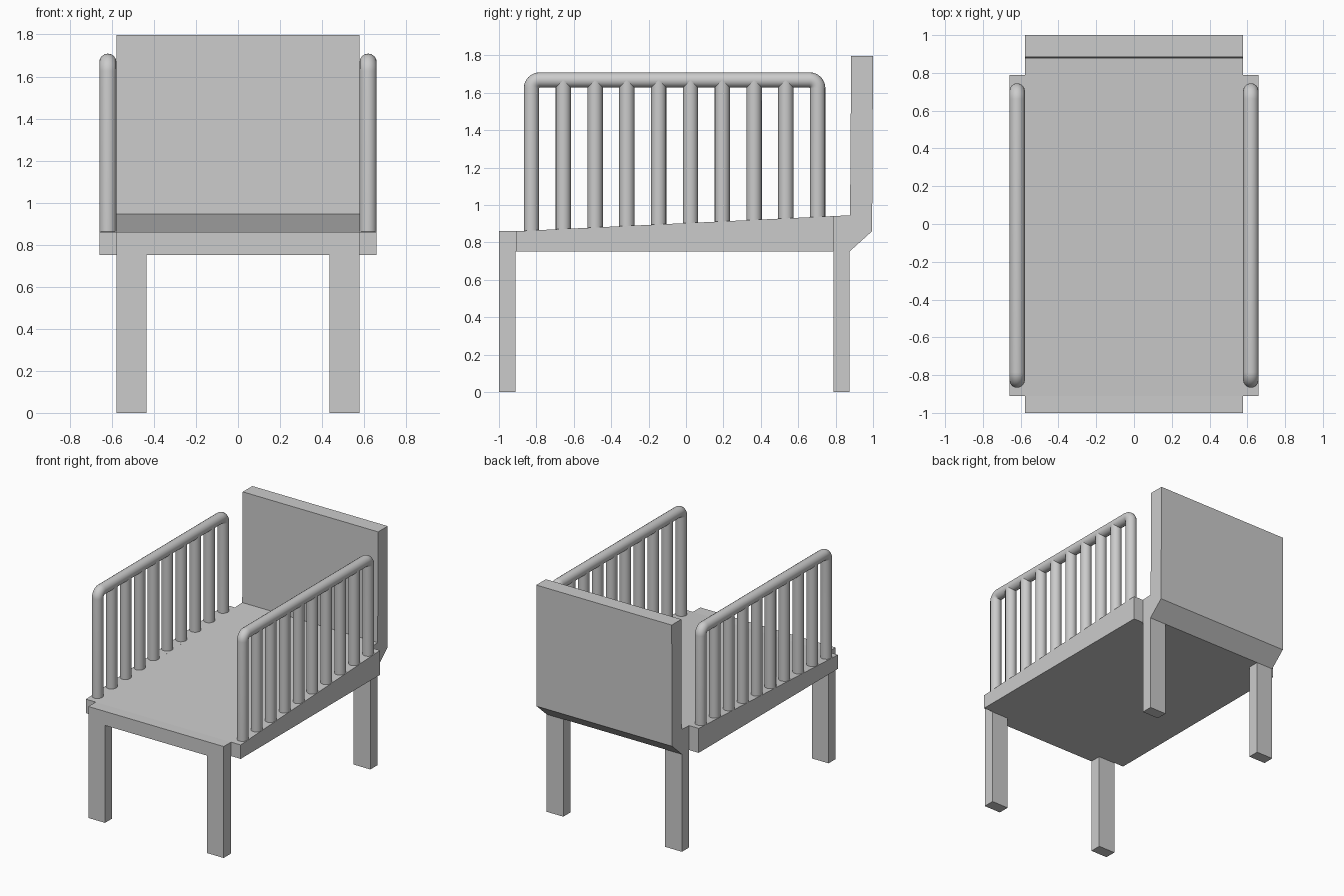
import bpy, bmesh, math

if "Cube" in bpy.data.objects:
    bpy.data.objects.remove(bpy.data.objects["Cube"])

R = 0.041          # tube radius
RAIL_X = 0.619     # side rail offset


def seat_z(y):
    """Height of the sloping seat top."""
    return 0.86 + (max(y, -0.91) + 0.91) * 0.085 / 1.785


def prism(name, profile, x0, x1):
    """Extrude a (y, z) profile from x0 to x1."""
    bm = bmesh.new()
    face = bm.faces.new([bm.verts.new((x0, y, z)) for y, z in profile])
    ext = bmesh.ops.extrude_face_region(bm, geom=[face])
    verts = [g for g in ext["geom"] if isinstance(g, bmesh.types.BMVert)]
    bmesh.ops.translate(bm, verts=verts, vec=(x1 - x0, 0, 0))
    bmesh.ops.recalc_face_normals(bm, faces=bm.faces)
    mesh = bpy.data.meshes.new(name)
    bm.to_mesh(mesh)
    bm.free()
    obj = bpy.data.objects.new(name, mesh)
    bpy.context.collection.objects.link(obj)
    return obj


def tube(name, points):
    """Round bar along a path, converted to a smooth mesh."""
    curve = bpy.data.curves.new(name, 'CURVE')
    curve.dimensions = '3D'
    curve.bevel_depth = R
    curve.bevel_resolution = 6
    curve.use_fill_caps = True
    spline = curve.splines.new('POLY')
    spline.points.add(len(points) - 1)
    for p, co in zip(spline.points, points):
        p.co = (*co, 1)
    obj = bpy.data.objects.new(name, curve)
    bpy.context.collection.objects.link(obj)
    bpy.ops.object.select_all(action='DESELECT')
    obj.select_set(True)
    bpy.context.view_layer.objects.active = obj
    bpy.ops.object.convert(target='MESH')
    bpy.ops.object.shade_smooth_by_angle(angle=math.radians(40))


# Seat and backrest share one side profile
prism("seat_and_back", [(-1, 0.752), (0.875, 0.752), (0.995, 0.86), (1, 1.797),
                        (0.883, 1.797), (0.877, 0.945), (-0.91, 0.86), (-1, 0.86)],
      -0.578, 0.578)

for side, s in (("left", -1), ("right", 1)):
    # Legs
    for end, y0, y1 in (("front", -1, -0.912), ("back", 0.788, 0.875)):
        prism(f"{end}_leg_{side}", [(y0, 0), (y1, 0), (y1, 0.752), (y0, 0.752)],
              s * 0.435, s * 0.578)

    # Side ledge carrying the railing
    prism(f"side_ledge_{side}", [(-0.91, 0.752), (0.788, 0.752),
                                 (0.788, seat_z(0.788)), (-0.91, seat_z(-0.91))],
          s * 0.578, s * 0.66)

    # Railing hoop with rounded corners
    x, y0, y1, top, bend = s * RAIL_X, -0.826, 0.704, 1.668, 0.043
    path = [(x, y0, seat_z(y0) - 0.01)]
    for cy, start in ((y0 + bend, 180), (y1 - bend, 90)):
        for i in range(9):
            a = math.radians(start - 90 * i / 8)
            path.append((x, cy + bend * math.cos(a), top - bend + bend * math.sin(a)))
    path.append((x, y1, seat_z(y1) - 0.01))
    tube(f"railing_{side}", path)

    # Upright bars
    for i in range(1, 9):
        y = y0 + (y1 - y0) * i / 9
        tube(f"upright_{side}_{i}", [(x, y, seat_z(y) - 0.01), (x, y, top)])
